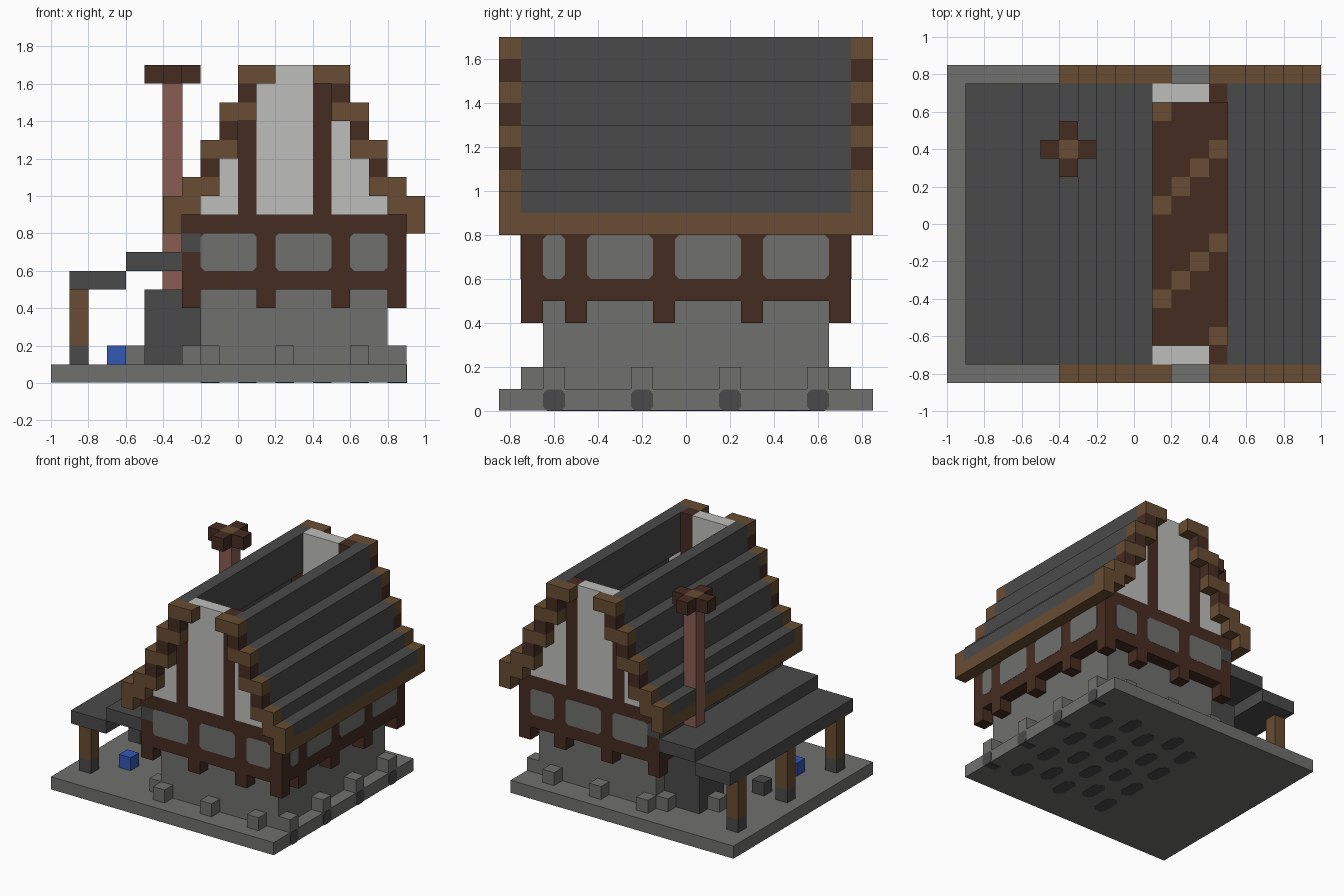
import bpy, bmesh
from mathutils import Vector

old = bpy.data.objects.get("Cube")
if old:
    bpy.data.objects.remove(old, do_unlink=True)


def material(name, hex_code):
    rgb = [int(hex_code[i:i + 2], 16) / 255 for i in (0, 2, 4)]
    lin = [c / 12.92 if c <= 0.04045 else ((c + 0.055) / 1.055) ** 2.4 for c in rgb]
    m = bpy.data.materials.new(name)
    m.use_nodes = True
    m.diffuse_color = (*lin, 1)
    m.node_tree.nodes["Principled BSDF"].inputs["Base Color"].default_value = (*lin, 1)
    return m


STONE = material("stone grey", "70706e")
SLATE = material("slate dark grey", "4a4a4a")
TIMBER = material("dark timber", "462c22")
WOOD = material("light wood", "684d33")
PLASTER = material("white plaster", "bebebc")
BRICK = material("chimney brick", "895c52")
BLUE = material("blue", "3457b4")


def boxes(name, mat, items, bevel=0, axis=2):
    """One object from (x0, x1, y0, y1, z0, z1) boxes; bevel clips the edges along an axis."""
    bm = bmesh.new()
    for x0, x1, y0, y1, z0, z1 in items:
        r = bmesh.ops.create_cube(bm, size=1)
        size = Vector((x1 - x0, y1 - y0, z1 - z0))
        mid = Vector((x0 + x1, y0 + y1, z0 + z1)) / 2
        for v in r["verts"]:
            v.co = Vector(a * b for a, b in zip(v.co, size)) + mid
    if bevel:
        edges = [e for e in bm.edges
                 if abs((e.verts[0].co - e.verts[1].co).normalized()[axis]) > 0.9]
        bmesh.ops.bevel(bm, geom=edges, offset=bevel, segments=1, affect='EDGES')
    me = bpy.data.meshes.new(name)
    bm.to_mesh(me)
    bm.free()
    me.materials.append(mat)
    ob = bpy.data.objects.new(name, me)
    bpy.context.collection.objects.link(ob)
    return ob


def both_ends(items):
    return items + [(a, b, -d, -c, e, f) for a, b, c, d, e, f in items]


def both_slopes(items):
    """Mirror across the ridge at x = 0.3."""
    return items + [(0.6 - b, 0.6 - a, c, d, e, f) for a, b, c, d, e, f in items]


def cell(x, y, z):
    return (x, x + 0.1, y, y + 0.1, z, z + 0.1)


# Base slab and ground floor
boxes("base_slab", STONE, [(-1, 0.9, -0.85, 0.85, 0.003, 0.1)])
boxes("ground_floor_wall", STONE, [(-0.2, 0.8, -0.65, 0.65, 0.1, 0.5)])

# Footing stones around the walls
side_y = [-0.65, -0.25, 0.15, 0.55]
boxes("side_footing_stones", STONE, [cell(x, y, 0.1) for x in (-0.3, 0.8) for y in side_y])
boxes("end_footing_stones", STONE,
      both_ends([cell(x, 0.65, 0.1) for x in (-0.2, 0.2, 0.6)]))
boxes("hearth_footing_stone", STONE, [cell(-0.6, 0.35, 0.1)])
boxes("dark_edge_stones", SLATE, [(0.8, 0.903, y, y + 0.1, 0, 0.098) for y in side_y],
      0.02, 0)

# Dark cobbles on the underside
cobbles = []
for i in range(5):
    for j in range(4):
        x, y = -0.2 + 0.2 * i, -0.6 + 0.3 * j + 0.1 * (i % 2)
        cobbles.append((x, x + 0.1, y, y + 0.2, 0, 0.006))
boxes("underside_cobbles", SLATE, cobbles, 0.03)

# Jettied timber storey with its hanging post ends
boxes("timber_storey", TIMBER, [(-0.3, 0.9, -0.75, 0.75, 0.5, 0.9)])
boxes("end_post_stubs", TIMBER,
      both_ends([cell(x, 0.65, 0.4) for x in (-0.3, 0.1, 0.5, 0.8)]))
boxes("side_post_stubs", TIMBER,
      [cell(x, y, 0.4) for x in (-0.3, 0.8) for y in (-0.55, -0.15, 0.25)])

# Stone infill panels between the posts
boxes("end_infill_panels", STONE,
      both_ends([(a, b, 0.745, 0.752, 0.6, 0.8)
                 for a, b in ((-0.2, 0.1), (0.2, 0.5), (0.6, 0.8))]), 0.02, 1)
boxes("side_infill_panels", STONE,
      [(0.895, 0.902, a, b, 0.6, 0.8)
       for a, b in ((-0.65, -0.55), (-0.45, -0.15), (-0.05, 0.25), (0.35, 0.65))], 0.02, 0)

# Diagonal inlay on the attic floor
boxes("attic_floor_inlay", WOOD,
      [(-0.2 + 0.1 * i, -0.1 + 0.1 * i, -0.65 + 0.1 * j, -0.55 + 0.1 * j, 0.89, 0.904)
       for i in range(10) for j in range(13) if (j - i) % 5 == 4])

# Plastered gables with timber posts
boxes("gable_plaster", PLASTER, both_ends(
    [(0.1, 0.4, 0.65, 0.75, 0.9, 1.7)]
    + [(a, a + 0.1, 0.65, 0.75, 0.9, top)
       for a, top in ((-0.2, 1.0), (-0.1, 1.2), (0.5, 1.4), (0.6, 1.2), (0.7, 1.0))]))
boxes("gable_posts", TIMBER, both_ends([(0, 0.1, 0.65, 0.75, 0.9, 1.4),
                                        (0.4, 0.5, 0.65, 0.75, 0.9, 1.7)]))

# Stepped roof, open along the ridge
steps = [(0.9, 0.9, 1.0), (0.8, 0.9, 1.1), (0.7, 1.0, 1.3), (0.6, 1.2, 1.5), (0.5, 1.4, 1.7)]
boxes("roof_steps", SLATE,
      both_slopes([(x, x + 0.1, -0.75, 0.75, lo, hi) for x, lo, hi in steps]))
boxes("eaves_boards", WOOD, both_slopes([(0.9, 1.0, -0.85, 0.85, 0.8, 0.9)]))

# Gable edge boards, alternating light and dark
light = [(0.8, 1.0, 0.75, 0.85, 0.9, 1.0), (0.7, 0.9, 0.75, 0.85, 1.0, 1.1)]
dark = []
for k in range(3):
    x, z = 0.7 - 0.1 * k, 1.1 + 0.2 * k
    dark.append(cell(x, 0.75, z))
    light.append((x - 0.1, x + 0.1, 0.75, 0.85, z + 0.1, z + 0.2))
boxes("gable_edge_light", WOOD, both_ends(both_slopes(light)))
boxes("gable_edge_dark", TIMBER, both_ends(both_slopes(dark)))

# Lean-to roof and its posts
boxes("lean_to_roof", SLATE, [(-0.9, -0.6, -0.75, 0.75, 0.5, 0.6),
                              (-0.6, -0.3, -0.75, 0.75, 0.6, 0.7),
                              (-0.302, -0.2, -0.752, 0.752, 0.7, 0.8)])
post_y = (-0.65, -0.05, 0.55)
boxes("lean_to_post_feet", SLATE, [cell(-0.9, y, 0.1) for y in post_y])
boxes("lean_to_posts", WOOD, [(-0.9, -0.8, y, y + 0.1, 0.2, 0.5) for y in post_y])

# Hearth, chimney and its cross-shaped cap
boxes("hearth", SLATE, [(-0.5, -0.2, 0.25, 0.55, 0.1, 0.5)])
boxes("chimney", BRICK, [(-0.403, -0.297, 0.347, 0.453, 0.5, 1.6)])
boxes("chimney_cap_arms", TIMBER, [cell(-0.5, 0.35, 1.6), cell(-0.3, 0.35, 1.6),
                                   cell(-0.4, 0.25, 1.6), cell(-0.4, 0.45, 1.6)])
boxes("chimney_cap_centre", WOOD, [cell(-0.4, 0.35, 1.6)])

# Small blocks under the lean-to
boxes("blue_block", BLUE, [cell(-0.7, -0.45, 0.1)])
boxes("dark_block", SLATE, [cell(-0.7, -0.05, 0.1)])
